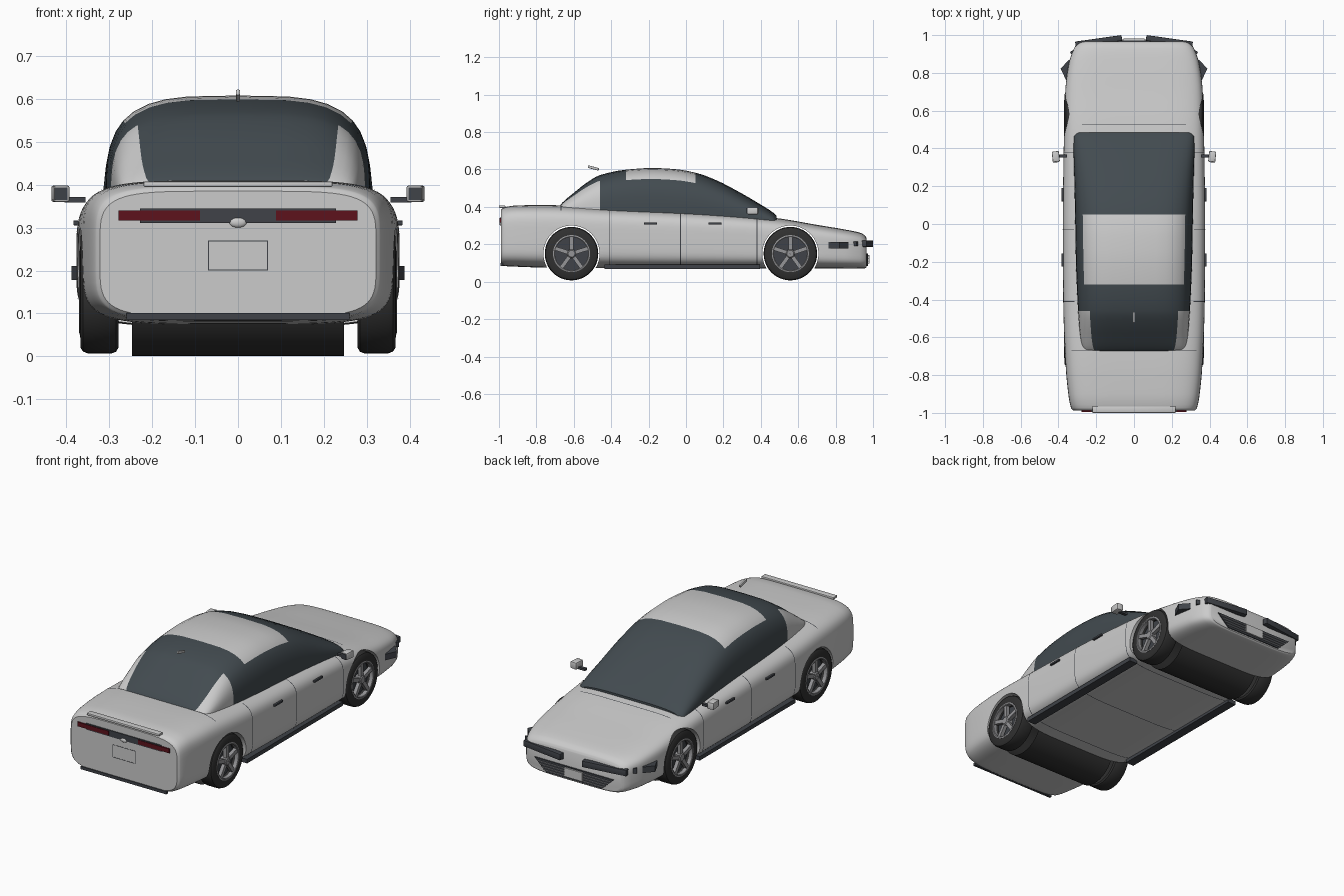
import bpy, bmesh
from math import sin, cos, pi, radians, copysign
from mathutils import Matrix

if "Cube" in bpy.data.objects:
    bpy.data.objects.remove(bpy.data.objects["Cube"])


def material(name, r, g, b):
    m = bpy.data.materials.new(name)
    m.diffuse_color = (r, g, b, 1)
    m.use_nodes = True
    m.node_tree.nodes["Principled BSDF"].inputs["Base Color"].default_value = m.diffuse_color
    return m


PAINT = material("paint", .62, .62, .62)
GLASS = material("glass", .055, .07, .08)
DARK = material("dark_trim", .05, .055, .065)
RUBBER = material("rubber", .03, .03, .03)
RED = material("red_lens", .11, .006, .012)
ALLOY = material("alloy", .3, .3, .31)


def finish(name, bm, mat, angle=35):
    bmesh.ops.recalc_face_normals(bm, faces=bm.faces)
    me = bpy.data.meshes.new(name)
    bm.to_mesh(me)
    bm.free()
    ob = bpy.data.objects.new(name, me)
    bpy.context.collection.objects.link(ob)
    for m in (mat if isinstance(mat, list) else [mat]):
        me.materials.append(m)
    smooth(ob, angle)
    return ob


def smooth(ob, angle=35):
    bpy.ops.object.select_all(action='DESELECT')
    ob.select_set(True)
    bpy.context.view_layer.objects.active = ob
    bpy.ops.object.shade_smooth_by_angle(angle=radians(angle))


def loft(name, rings, mat, closed=True, caps=True, wrap=False, pick=None):
    """Skin a list of point rings; pick(i, j) gives a material index."""
    bm = bmesh.new()
    vs = [[bm.verts.new(p) for p in r] for r in rings]
    n, k = len(rings), len(rings[0])
    for i in range(n if wrap else n - 1):
        for j in range(k if closed else k - 1):
            a, b, j2 = vs[i], vs[(i + 1) % n], (j + 1) % k
            f = bm.faces.new((a[j], a[j2], b[j2], b[j]))
            f.material_index = pick(i, j) if pick else 0
    if caps:
        bm.faces.new(vs[0])
        bm.faces.new(vs[-1])
    return finish(name, bm, mat)


def box(name, c, s, mat, rx=0, rz=0, bevel=0):
    bm = bmesh.new()
    bmesh.ops.create_cube(bm, size=1)
    bmesh.ops.scale(bm, vec=s, verts=bm.verts)
    if bevel:
        bmesh.ops.bevel(bm, geom=bm.edges[:], offset=bevel, segments=2, affect='EDGES', profile=.5)
    bm.transform(Matrix.Translation(c) @ Matrix.Rotation(radians(rz), 4, 'Z') @ Matrix.Rotation(radians(rx), 4, 'X'))
    return finish(name, bm, mat)


def lathe_x(name, prof, y, z, mat, n=48, wrap=False):
    """Turn an (x, radius) profile around an axle parallel to x."""
    rings = [[(x, y + r * cos(2 * pi * k / n), z + r * sin(2 * pi * k / n)) for k in range(n)] for x, r in prof]
    return loft(name, rings, mat, caps=False, wrap=wrap)


def curve_at(tab, y):
    """Smooth monotone interpolation of table rows by their first column."""
    y = min(max(y, tab[0][0]), tab[-1][0])
    i = next(i for i in range(len(tab) - 1) if y <= tab[i + 1][0])

    def sec(i, c):
        return (tab[i + 1][c] - tab[i][c]) / (tab[i + 1][0] - tab[i][0])

    def slope(i, c):
        if i == 0 or i == len(tab) - 1:
            return sec(min(i, len(tab) - 2), c)
        a, b = sec(i - 1, c), sec(i, c)
        return 2 * a * b / (a + b) if a * b > 0 else 0
    h = tab[i + 1][0] - tab[i][0]
    t = (y - tab[i][0]) / h
    return [(2*t**3 - 3*t*t + 1) * tab[i][c] + (t**3 - 2*t*t + t) * h * slope(i, c)
            + (3*t*t - 2*t**3) * tab[i + 1][c] + (t**3 - t*t) * h * slope(i + 1, c) for c in range(1, len(tab[0]))]


def stations(tab, sub):
    ys = [a[0] + (b[0] - a[0]) * k / sub for a, b in zip(tab, tab[1:]) for k in range(sub)]
    return ys + [tab[-1][0]]


def power(v, e):
    return copysign(abs(v) ** e, v)


# y, half width, top, bottom of the body
BODY = [(-.988, .322, .385, .092), (-.975, .333, .397, .084), (-.9, .348, .408, .08), (-.75, .362, .41, .075),
        (-.4, .375, .393, .072), (0, .377, .377, .07), (.3, .374, .358, .07), (.5, .37, .338, .07),
        (.7, .364, .304, .07), (.85, .345, .279, .07), (.93, .318, .262, .07), (.958, .298, .246, .072),
        (.966, .285, .232, .078)]


def body_pt(y, t, grow=1):
    w, top, bot = curve_at(BODY, y)
    return (w * grow * power(cos(t), .4), y, (top + bot) / 2 + (top - bot) / 2 * grow * power(sin(t), .4))


# Body shell with wheel openings
body = loft("body", [[body_pt(y, 2 * pi * (k + .5) / 72) for k in range(72)] for y in stations(BODY, 4)], PAINT)
AXLES, AZ = (-.612, .558), .15
for y in AXLES:
    bm = bmesh.new()
    bmesh.ops.create_cone(bm, cap_ends=True, segments=64, radius1=.15, radius2=.15, depth=1.2)
    bm.transform(Matrix.Translation((0, y, AZ)) @ Matrix.Rotation(pi / 2, 4, 'Y'))
    cutter = finish("wheel_cutter", bm, RUBBER)
    cutter.hide_render = True
    mod = body.modifiers.new("wheel_opening", 'BOOLEAN')
    mod.operation, mod.solver, mod.object = 'DIFFERENCE', 'EXACT', cutter
    bpy.context.view_layer.objects.active = body
    bpy.ops.object.modifier_apply(modifier=mod.name)
    bpy.data.objects.remove(cutter)
    # Open liner tube between the wheels
    lathe_x("wheel_liner", [(-.247, .149), (.247, .149)], y, AZ, RUBBER, 64)
smooth(body)

# Cabin: glass with painted roof panel and rear pillars
CABIN = [(-.675, .255, .405), (-.662, .27, .422), (-.6, .284, .475), (-.53, .291, .53), (-.46, .296, .57),
         (-.32, .303, .599), (-.18, .308, .608), (-.06, .31, .602), (.05, .312, .583), (.15, .314, .548),
         (.28, .317, .482), (.4, .32, .412), (.465, .318, .37), (.485, .3, .352)]
HALF = [0, .5, 2, 6, 12, 20, 30, 38.9, 49, 60, 70, 80, 90]
ANG = HALF + [180 - a for a in HALF[-2::-1]]
cab_y = stations(CABIN, 3)


def cabin_ring(y):
    w, top = curve_at(CABIN, y)
    base = curve_at(BODY, y)[1] - .035
    return [(w * power(cos(radians(a)), .556), y, base + (top - base) * power(abs(sin(radians(a))), .556)) for a in ANG]


def cabin_pick(i, j):
    if j == len(ANG) - 1:  # hidden floor strip
        return 0
    y, a = (cab_y[i] + cab_y[i + 1]) / 2, (ANG[j] + ANG[j + 1]) / 2
    roof = -.32 < y < .05 and 38.9 < a < 141.1
    pillar = y < -.46 and not 49 < a < 131
    return 1 if roof or pillar else 0


loft("cabin", [cabin_ring(y) for y in cab_y], [GLASS, PAINT], pick=cabin_pick)


# Panel seams hugging the body
def seam(name, y, a0, a1):
    ts = [radians(a0 + (a1 - a0) * k / 80) for k in range(81)]
    loft(name, [[body_pt(y + d, t, 1.004) for t in ts] for d in (-.002, .002)], DARK, closed=False, caps=False)


for y in (-.41, -.03, .38):
    seam("door_seam", y, -230, 50)
seam("trunk_seam", -.668, 40, 140)
seam("hood_seam", .525, 62, 118)

# Wheels
TYRE = [(.285, .088), (.279, .13), (.284, .139), (.294, .143), (.35, .143), (.361, .139), (.367, .13), (.368, .097), (.355, .09)]
RIM = [(.35, .088), (.369, .088), (.371, .092), (.369, .099), (.35, .099)]
for y in AXLES:
    for s in (-1, 1):
        lathe_x("tyre", [(s * x, r) for x, r in TYRE], y, AZ, RUBBER, wrap=True)
        lathe_x("rim", [(s * x, r) for x, r in RIM], y, AZ, ALLOY, wrap=True)
        lathe_x("wheel_disc", [(s * .335, .001), (s * .335, .092)], y, AZ, DARK)
        lathe_x("hub", [(s * .335, .024), (s * .364, .024), (s * .369, .018), (s * .369, .001)], y, AZ, ALLOY, 24)
        bm = bmesh.new()
        for k in range(5):
            bmesh.ops.create_cube(bm, size=1, matrix=Matrix.Translation((s * .355, y, AZ))
                                  @ Matrix.Rotation(2 * pi * k / 5, 4, 'X') @ Matrix.Translation((0, 0, .052))
                                  @ Matrix.Diagonal((.02, .021, .08, 1)))
        finish("spokes", bm, ALLOY)

# Rear: light bar, lenses, handle, plate outline, bumper strip, lip
box("rear_light_bar", (0, -.987, .328), (.456, .012, .034), DARK)
box("trunk_lip", (0, -.983, .401), (.44, .034, .012), PAINT, bevel=.003)
box("rear_bumper_strip", (0, -.986, .093), (.52, .014, .016), DARK)
handle = bmesh.new()
bmesh.ops.create_uvsphere(handle, u_segments=24, v_segments=12, radius=1)
handle.transform(Matrix.Translation((0, -.99, .312)) @ Matrix.Diagonal((.02, .008, .012, 1)))
finish("trunk_handle", handle, PAINT)
for s in (-1, 1):
    box("tail_lens", (s * .184, -.989, .3285), (.19, .014, .023), RED)
    box("plate_outline_side", (s * .069, -.988, .235), (.002, .002, .07), DARK)
    box("plate_outline_edge", (0, -.988, .235 + s * .034), (.138, .002, .002), DARK)

# Roof antenna above the rear window
box("antenna", (0, -.495, .608), (.01, .06, .014), PAINT, rx=-15, bevel=.003)

# Nose: lower grille with slats, plate, headlights
loft("grille", [[(-.24, y, .15), (.24, y, .15), (.17, y, .085), (-.17, y, .085)] for y in (.95, .972)], DARK)
for k in range(4):
    z = .097 + .0135 * k
    box("grille_slat", (0, .973, z), (2 * (.17 + (z - .085)), .006, .003), ALLOY)
box("front_plate", (0, .976, .12), (.11, .01, .048), PAINT)
for s in (-1, 1):
    box("headlight", (s * .187, .968, .203), (.248, .03, .034), DARK, rz=-8 * s, bevel=.003)
    box("fog_light", (s * .326, .908, .203), (.02, .018, .026), DARK, rz=-30 * s)
    # Corner marker wedge
    loft("corner_marker", [[(s * .33, .855, z), (s * .345, .87, z), (s * .388, .822, z), (s * .36, .762, z), (s * .34, .765, z)]
                           for z in (.178, .211)], DARK)
    # Side trim: sill, door handles, mirrors
    box("sill", (s * .335, -.02, .08), (.05, .83, .022), DARK)
    for y in (-.19, .155):
        box("door_handle", (s * .378, y, .311), (.012, .07, .011), DARK, bevel=.002)
    box("mirror_arm", (s * .38, .36, .365), (.05, .018, .012), DARK)
    box("mirror", (s * .414, .357, .379), (.038, .056, .038), PAINT, rz=-6 * s, bevel=.005)
    box("mirror_glass", (s * .413, .328, .379), (.03, .004, .03), DARK, rz=-6 * s)
